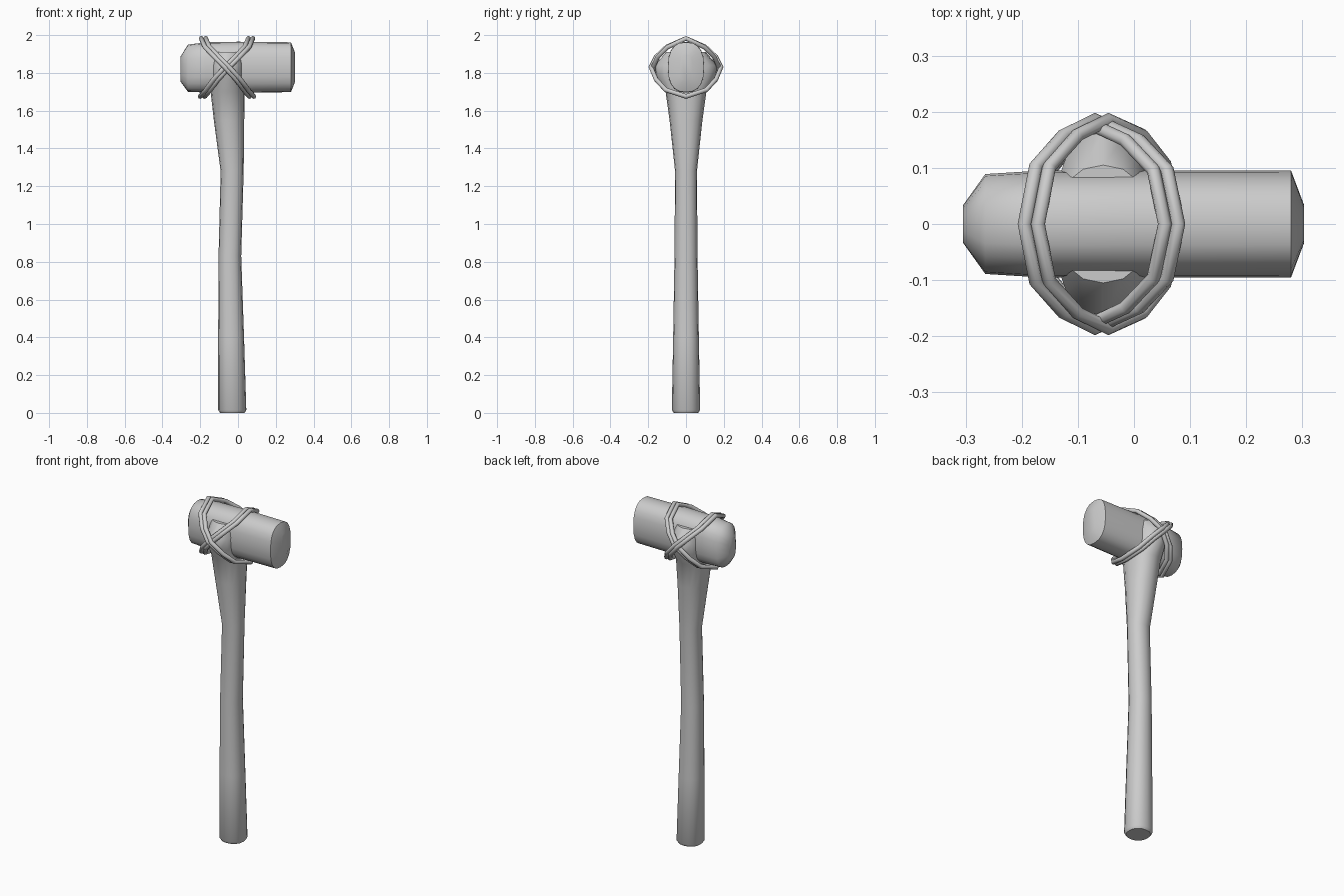
import bpy, bmesh, math

if "Cube" in bpy.data.objects:
    bpy.data.objects.remove(bpy.data.objects["Cube"])


def oval(a, b, n, power):
    """Points of a rounded (superellipse) outline."""
    pts = []
    for i in range(n):
        t = 2 * math.pi * i / n
        c, s = math.cos(t), math.sin(t)
        pts.append((a * math.copysign(abs(c) ** (2 / power), c),
                    b * math.copysign(abs(s) ** (2 / power), s)))
    return pts


def loft(name, rings, angle):
    """Skin a list of 3D rings and cap both ends."""
    bm = bmesh.new()
    vs = [[bm.verts.new(p) for p in r] for r in rings]
    n = len(vs[0])
    for lo, hi in zip(vs, vs[1:]):
        for i in range(n):
            j = (i + 1) % n
            bm.faces.new((lo[i], lo[j], hi[j], hi[i]))
    bm.faces.new(vs[0][::-1])
    bm.faces.new(vs[-1])
    bmesh.ops.recalc_face_normals(bm, faces=bm.faces)
    me = bpy.data.meshes.new(name)
    bm.to_mesh(me)
    bm.free()
    ob = bpy.data.objects.new(name, me)
    bpy.context.collection.objects.link(ob)
    smooth(ob, angle)
    return ob


def smooth(ob, angle):
    bpy.ops.object.select_all(action='DESELECT')
    bpy.context.view_layer.objects.active = ob
    ob.select_set(True)
    bpy.ops.object.shade_smooth_by_angle(angle=math.radians(angle))


# Handle: z, left x, right x, half depth; swells into cheeks around the head
handle = [(0.0, -0.095, 0.035, 0.065), (0.015, -0.105, 0.044, 0.075),
          (0.4, -0.105, 0.032, 0.068), (0.83, -0.103, 0.017, 0.061),
          (1.28, -0.092, 0.03, 0.058), (1.55, -0.128, 0.033, 0.087),
          (1.70, -0.145, 0.035, 0.108), (1.77, -0.145, 0.035, 0.155),
          (1.84, -0.145, 0.035, 0.165), (1.91, -0.14, 0.03, 0.105)]
loft("handle", [[((l + r) / 2 + x, y, z)
                 for x, y in oval((r - l) / 2, d, 16, 2.2)]
                for z, l, r, d in handle], 40)

# Head: x, half depth, half height, centre z
head = [(-0.305, 0.033, 0.065, 1.82), (-0.265, 0.089, 0.125, 1.825),
        (-0.17, 0.095, 0.133, 1.829), (0.0, 0.096, 0.135, 1.83),
        (0.28, 0.095, 0.132, 1.83), (0.303, 0.034, 0.075, 1.83)]
loft("hammer_head", [[(x, y, c + z) for y, z in oval(b, h, 20, 2.5)]
                     for x, b, h, c in head], 60)

# Lashing: half loop of (sideways lean, y, z), mirrored to a closed loop
half = [(0.125, 0.0, 1.983), (0.105, 0.10, 1.937), (0.055, 0.155, 1.885),
        (0.0, 0.182, 1.83), (-0.06, 0.155, 1.765), (-0.10, 0.105, 1.71),
        (-0.13, 0.0, 1.675)]
loop = half + [(u, -y, z) for u, y, z in half[-2:0:-1]]


def strand(name, side, shift, grow):
    cu = bpy.data.curves.new(name, 'CURVE')
    cu.dimensions = '3D'
    cu.bevel_depth = 0.0125
    cu.bevel_resolution = 2
    sp = cu.splines.new('POLY')
    sp.points.add(len(loop) - 1)
    for p, (u, y, z) in zip(sp.points, loop):
        p.co = (-0.058 + side * u + shift, y * grow, z, 1)
    sp.use_cyclic_u = True
    ob = bpy.data.objects.new(name, cu)
    bpy.context.collection.objects.link(ob)
    bpy.ops.object.select_all(action='DESELECT')
    bpy.context.view_layer.objects.active = ob
    ob.select_set(True)
    bpy.ops.object.convert(target='MESH')
    smooth(bpy.context.object, 60)


for label, side, grow in (("a", -1, 1.02), ("b", 1, 0.96)):
    for k, shift in enumerate((-0.012, 0.012)):
        strand(f"rope_{label}_{k + 1}", side, shift, grow)
